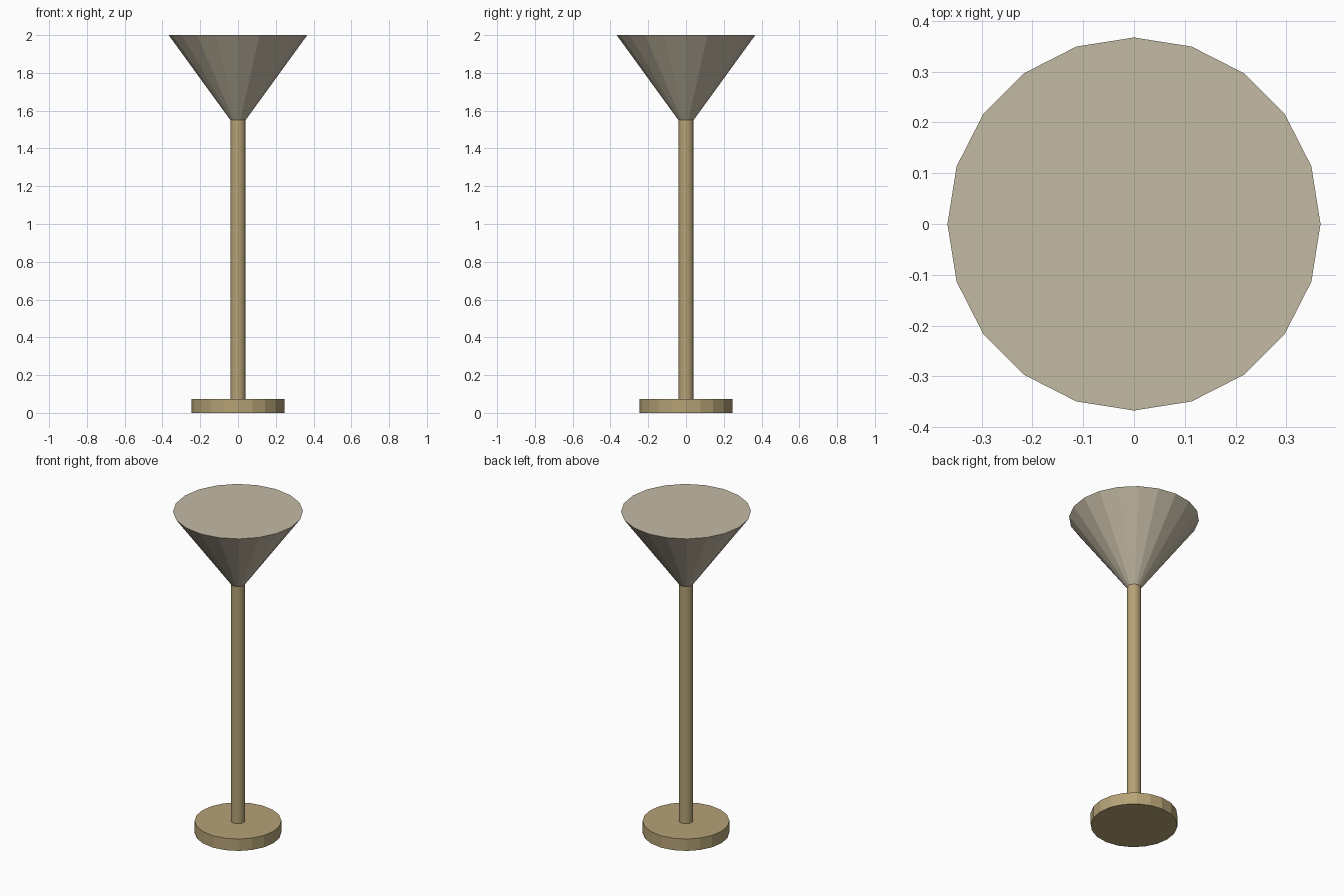
import bpy

if "Cube" in bpy.data.objects:
    bpy.data.objects.remove(bpy.data.objects["Cube"])

SIDES = 20


def material(name, srgb):
    mat = bpy.data.materials.new(name)
    linear = [((c / 255 + 0.055) / 1.055) ** 2.4 for c in srgb]
    mat.diffuse_color = (*linear, 1.0)
    mat.use_nodes = True
    mat.node_tree.nodes["Principled BSDF"].inputs["Base Color"].default_value = mat.diffuse_color
    return mat


def frustum(name, r_bottom, r_top, z0, z1, mat):
    """Flat-shaded closed cone section standing between two heights."""
    bpy.ops.mesh.primitive_cone_add(
        vertices=SIDES, radius1=r_bottom, radius2=r_top,
        depth=z1 - z0, location=(0, 0, (z0 + z1) / 2))
    obj = bpy.context.object
    obj.name = name
    obj.data.materials.append(mat)
    return obj


brass = material("dull brass", (181, 162, 118))
cream = material("warm cream", (196, 186, 165))

# Round foot, slim pole and upward-flaring shade
frustum("base", 0.245, 0.245, 0.0, 0.074, brass)
frustum("pole", 0.04, 0.04, 0.074, 1.55, brass)
frustum("shade", 0.04, 0.367, 1.55, 2.0, cream)
